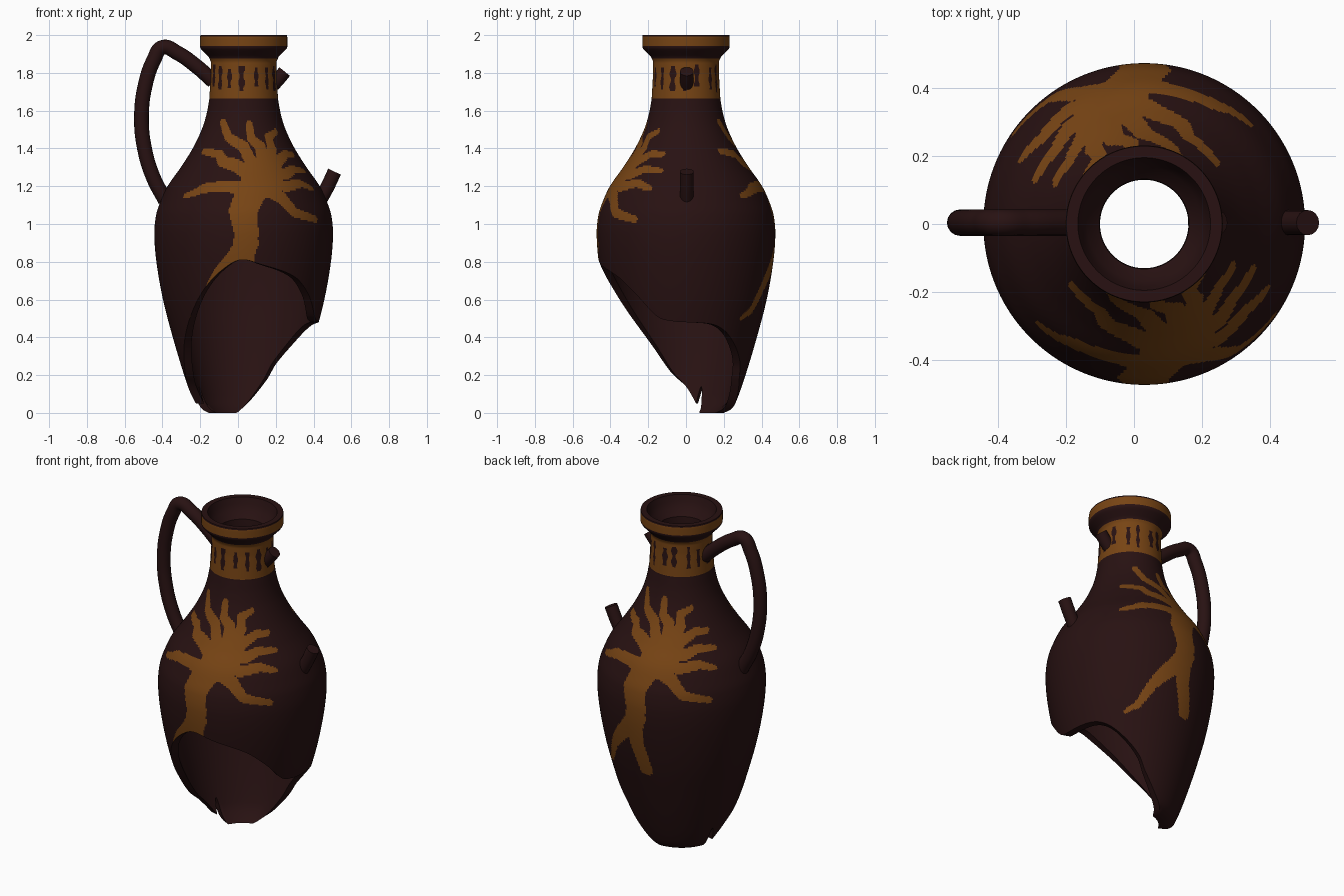
import bpy, bmesh, math, random

if "Cube" in bpy.data.objects:
    bpy.data.objects.remove(bpy.data.objects["Cube"])
random.seed(4)
CX, SEG, WALL = 0.03, 360, 0.045


def material(name, rgb):
    m = bpy.data.materials.new(name)
    m.diffuse_color = (*rgb, 1)
    m.use_nodes = True
    m.node_tree.nodes["Principled BSDF"].inputs["Base Color"].default_value = m.diffuse_color
    return m


DARK = material("dark_clay", (0.021, 0.0058, 0.006))
OCHRE = material("ochre_paint", (0.185, 0.058, 0.007))


def interp(pts, x, smooth=True):
    """Curve through (x, value) points."""
    if x <= pts[0][0]:
        return pts[0][1]
    if x >= pts[-1][0]:
        return pts[-1][1]
    k = next(i for i in range(len(pts) - 1) if pts[i + 1][0] >= x)
    (x0, y0), (x1, y1) = pts[k], pts[k + 1]
    h = x1 - x0
    t = (x - x0) / h
    if not smooth:
        return y0 + (y1 - y0) * t

    def slope(i):
        a, b = pts[max(i - 1, 0)], pts[min(i + 1, len(pts) - 1)]
        return (b[1] - a[1]) / (b[0] - a[0])
    return ((2*t**3 - 3*t*t + 1) * y0 + (t**3 - 2*t*t + t) * h * slope(k)
            + (3*t*t - 2*t**3) * y1 + (t**3 - t*t) * h * slope(k + 1))


# Profiles as (height, radius), broken edge as (angle, height)
BODY = [(0, .205), (.02, .24), (.06, .265), (.2, .315), (.4, .375), (.6, .427), (.8, .462),
        (.95, .473), (1.05, .463), (1.12, .44), (1.2, .403), (1.3, .333), (1.4, .27),
        (1.5, .222), (1.58, .197), (1.66, .182)]
NECK = [(1.66, .182), (1.8, .174), (1.86, .174), (1.885, .185), (1.905, .205), (1.925, .225),
        (1.935, .231), (1.99, .231), (2, .229)]
INNER_NECK = [(1.4, .225), (1.5, .177), (1.6, .145), (1.68, .13), (1.89, .13), (1.93, .17),
              (1.96, .183), (2, .195)]
BREAK = [(-194, .05), (-180, .14), (-165, .22), (-149, .37), (-133, .52), (-118, .66), (-104, .76),
         (-92, .81), (-78, .785), (-53, .72), (-38, .63), (-22, .51), (-10, .485), (0, .48),
         (20, .47), (31, .44), (42, .38), (59, .26), (66, .18), (80, .08), (92, .025), (105, 0),
         (154, 0), (157, .03), (161, .14), (166, .05)]


def r_out(z):
    return interp(BODY, z) if z < 1.66 else interp(NECK, z, False)


def r_in(z):
    return r_out(z) - WALL if z < 1.4 else interp(INNER_NECK, z, False)


# Painted tree: strokes of (x, z) as seen from its own side, with start and end half widths
STROKES = [
    ([(.03, .84), (.045, .95), (.025, 1.07), (.07, 1.17), (.125, 1.245)], .06, .085),
    ([(.05, .9), (-.02, .81), (-.09, .74), (-.14, .67), (-.2, .54), (-.25, .5)], .06, .01),
    ([(.03, .86), (.04, .72), (.08, .56)], .055, .04),
    ([(.06, 1.19), (-.07, 1.2), (-.18, 1.19), (-.23, 1.165), (-.28, 1.15)], .035, .015),
    ([(.09, 1.25), (-.01, 1.31), (-.08, 1.33), (-.1, 1.37), (-.18, 1.385)], .04, .017),
    ([(.1, 1.28), (.03, 1.41), (-.05, 1.46), (-.08, 1.54)], .035, .018),
    ([(.14, 1.3), (.12, 1.41), (.07, 1.45), (.06, 1.53)], .035, .018),
    ([(.15, 1.3), (.18, 1.4), (.16, 1.46), (.2, 1.49)], .035, .015),
    ([(.16, 1.27), (.22, 1.34), (.25, 1.37), (.29, 1.37)], .033, .015),
    ([(.16, 1.25), (.25, 1.265), (.29, 1.29), (.35, 1.28)], .033, .015),
    ([(.16, 1.22), (.25, 1.2), (.33, 1.215), (.39, 1.19)], .035, .015),
    ([(.13, 1.2), (.23, 1.14), (.3, 1.06), (.41, 1.025)], .045, .018)]


def stroke_segments():
    for pts, w0, w1 in STROKES:
        uv = [(math.asin(max(-.98, min(.98, (x - CX) / r_out(z)))), z) for x, z in pts]
        n = len(uv) - 1
        for i in range(n):
            yield uv[i], uv[i + 1], w0 + (w1 - w0) * i / n, w0 + (w1 - w0) * (i + 1) / n


SEGS = list(stroke_segments())


def in_tree(ang, z, r):
    for (a0, z0), (a1, z1), w0, w1 in SEGS:
        if not min(z0, z1) - .1 < z < max(z0, z1) + .1:
            continue
        dx, dz = (a1 - a0) * r, z1 - z0
        px, pz = (ang - a0) * r, z - z0
        t = max(0, min(1, (px * dx + pz * dz) / (dx * dx + dz * dz)))
        w = w0 + (w1 - w0) * t
        if (px - t * dx) ** 2 + (pz - t * dz) ** 2 < w * w:
            return True
    return False


# Neck dashes: (angle, half width, bottom, top)
DASHES = [(math.radians(22.5 * i + random.uniform(-4, 4)), random.uniform(.008, .017),
           random.uniform(1.69, 1.73), random.uniform(1.82, 1.85)) for i in range(16)]


def painted(x, y, z):
    if 1.94 < z < 1.99:
        return True
    th, r = math.atan2(y, x), math.hypot(x, y)
    if 1.66 < z < 1.875:
        for a, w, lo, hi in DASHES:
            d = abs((th - a + math.pi) % (2 * math.pi) - math.pi) * r
            if lo < z < hi and d < w * (1 + .3 * math.sin(z * 90 + a * 7)):
                return False
        return True
    if .4 < z < 1.6:
        # the same tree is repeated half a turn round
        return in_tree(math.atan2(x, -y) if y < 0 else math.atan2(-x, y), z, r)
    return False


# Vase shell: outer rows down to the break, then inner rows back up
def build_vase():
    bm = bmesh.new()
    cuts = []
    for i in range(SEG):
        a = i * 360 / SEG
        cuts.append(max(0, interp(BREAK, a - 360 if a > 166 else a)))

    def ring(radius, heights):
        out = []
        for i, z in enumerate(heights):
            a = math.radians(i * 360 / SEG)
            r = radius(z)
            out.append(bm.verts.new((CX + r * math.cos(a), r * math.sin(a), z)))
        return out

    def rows(radius, n_up, n_low):
        res = [ring(radius, [2 - 1.15 * k / n_up] * SEG) for k in range(n_up)]
        cache = {}

        def cached(z):
            return cache.setdefault(z, radius(z))
        res += [ring(cached, [.85 + (c - .85) * k / n_low for c in cuts]) for k in range(n_low + 1)]
        return res
    outer = rows(r_out, 140, 62)
    inner = rows(r_in, 32, 18)
    loop = outer + inner[::-1] + [outer[0]]
    for k in range(len(loop) - 1):
        a, b = loop[k], loop[k + 1]
        for i in range(SEG):
            j = (i + 1) % SEG
            f = bm.faces.new((a[i], b[i], b[j], a[j]))
            if k < len(outer) - 1:
                c = f.calc_center_median()
                f.material_index = int(painted(c.x - CX, c.y, c.z))
    me = bpy.data.meshes.new("vase_body")
    bm.to_mesh(me)
    bm.free()
    ob = bpy.data.objects.new("vase_body", me)
    bpy.context.collection.objects.link(ob)
    me.materials.append(DARK)
    me.materials.append(OCHRE)
    return ob


# Handles: round tubes along smooth paths
def tube(name, pts, radius):
    cu = bpy.data.curves.new(name, 'CURVE')
    cu.dimensions = '3D'
    cu.bevel_depth, cu.bevel_resolution = radius, 6
    cu.use_fill_caps = True
    cu.resolution_u = 8
    sp = cu.splines.new('BEZIER')
    sp.bezier_points.add(len(pts) - 1)
    for p, (x, z) in zip(sp.bezier_points, pts):
        p.co = (x, 0.004, z)
        p.handle_left_type = p.handle_right_type = 'AUTO'
    cu.materials.append(DARK)
    ob = bpy.data.objects.new(name, cu)
    bpy.context.collection.objects.link(ob)
    select(ob)
    bpy.ops.object.convert(target='MESH')
    return bpy.context.view_layer.objects.active


def select(ob):
    bpy.ops.object.select_all(action='DESELECT')
    ob.select_set(True)
    bpy.context.view_layer.objects.active = ob


parts = [
    build_vase(),
    tube("left_handle", [(-.13, 1.755), (-.22, 1.835), (-.32, 1.905), (-.4, 1.935), (-.445, 1.87),
                         (-.49, 1.74), (-.511, 1.57), (-.495, 1.4), (-.45, 1.25), (-.385, 1.125)], .039),
    tube("upper_handle_stub", [(.185, 1.735), (.215, 1.768), (.247, 1.807)], .036),
    tube("lower_handle_stub", [(.425, 1.11), (.47, 1.19), (.511, 1.277)], .037)]
for ob in parts:
    select(ob)
    bpy.ops.object.shade_smooth_by_angle(angle=math.radians(40))
